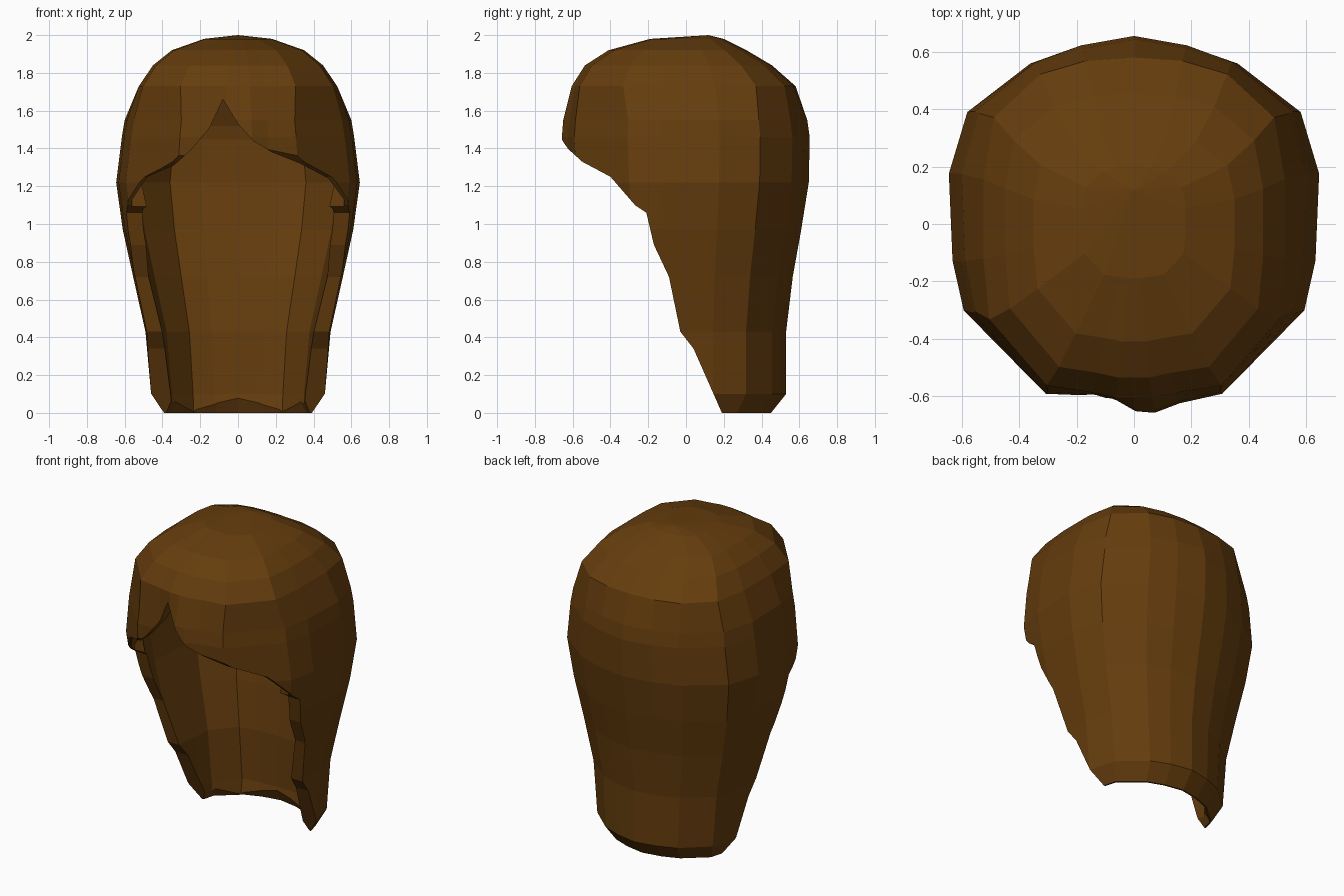
import bpy
import bmesh

cube = bpy.data.objects.get("Cube")
if cube:
    bpy.data.objects.remove(cube, do_unlink=True)

brown = bpy.data.materials.new("brown_hair")
brown.use_nodes = True
brown.diffuse_color = (0.13, 0.046, 0.004, 1)
brown.node_tree.nodes["Principled BSDF"].inputs["Base Color"].default_value = brown.diffuse_color


def mirrored(side, front):
    """Unit outline of a section: back point, left side, front points, right side."""
    return [(0, 1)] + side + front + [(-u, v) for u, v in reversed(side)]


# Outer outline with a slightly lower flap right of the parting
OUTER = mirrored(
    [(0.3, 0.95), (0.56, 0.86), (0.9, 0.6), (1, 0.27), (0.98, -0.2), (0.92, -0.47), (0.5, -0.9)],
    [(0.26, -0.95), (0.12, -1), (0.01, -1), (-0.1, -0.955), (-0.24, -0.91)])
# Squarer, even outline for the crown
CROWN = mirrored(
    [(0.32, 0.98), (0.62, 0.9), (0.93, 0.64), (1, 0.27), (1, -0.2), (0.96, -0.55), (0.58, -0.93)],
    [(0.28, -0.97), (0.12, -1), (0, -1), (-0.12, -1), (-0.28, -0.97)])
# Inner outline: flat back, thinning towards the front edges
INNER = mirrored(
    [(0.36, 0.99), (0.66, 0.94), (0.97, 0.57), (1, 0.27), (1.04, -0.2), (0.95, -0.47), (0.5, -0.9)],
    [(0, -0.98)])

# Section levels: height, half width, back reach, front reach
RINGS = [
    (0.0, 0.41, 0.45, 0.4), (0.1, 0.46, 0.53, 0.5), (0.43, 0.49, 0.53, 0.5),
    (0.72, 0.555, 0.565, 0.55), (0.97, 0.61, 0.61, 0.6), (1.22, 0.645, 0.65, 0.64),
    (1.46, 0.615, 0.655, 0.657), (1.55, 0.6, 0.642, 0.65), (1.73, 0.525, 0.58, 0.605),
    (1.84, 0.45, 0.455, 0.535), (1.92, 0.35, 0.32, 0.41), (1.98, 0.18, 0.2, 0.19),
]


def finish(name, bm):
    bmesh.ops.recalc_face_normals(bm, faces=bm.faces)
    mesh = bpy.data.meshes.new(name)
    bm.to_mesh(mesh)
    bm.free()
    mesh.materials.append(brown)
    obj = bpy.data.objects.new(name, mesh)
    bpy.context.collection.objects.link(obj)
    return obj


def loft(name, outline_at, rings, apex):
    """Stack the outline for each level and close it with a fan on top."""
    bm = bmesh.new()
    loops = []
    for z, w, b, f in rings:
        loops.append([bm.verts.new((u * w, v * (b if v > 0 else f), z)) for u, v in outline_at(z)])
    n = len(loops[0])
    bm.faces.new(loops[0])
    for low, high in zip(loops, loops[1:]):
        for i in range(n):
            j = (i + 1) % n
            bm.faces.new((low[i], low[j], high[j], high[i]))
    tip = bm.verts.new(apex)
    for i in range(n):
        bm.faces.new((loops[-1][i], loops[-1][(i + 1) % n], tip))
    return finish(name, bm)


def prism(name, points, place, start, end):
    """Extrude a flat polygon between two depths."""
    bm = bmesh.new()
    a = [bm.verts.new(place(p, q, start)) for p, q in points]
    b = [bm.verts.new(place(p, q, end)) for p, q in points]
    bm.faces.new(a)
    bm.faces.new(b)
    for i in range(len(a)):
        j = (i + 1) % len(a)
        bm.faces.new((a[i], a[j], b[j], b[i]))
    return finish(name, bm)


hair = loft("hair", lambda z: CROWN if z > 1.6 else OUTER, RINGS, (0, 0.12, 2.0))

# Hollow for the head
WALL, BACK_WALL = 0.1, 0.125
inner = [(-0.1, 0.35, 0.37, 0.4)]
for z, w, b, f in RINGS[1:-1]:
    drop = 0.1 * max(0, min(1, (z - 1.4) / 0.5))
    inner.append((z - drop, w - WALL, b - BACK_WALL, f - WALL))
hollow = loft("head_hollow", lambda z: INNER, inner, (0, 0.05, 1.88))

# Bevel inside the lower rim
rim_bevel = loft("rim_bevel", lambda z: OUTER,
                 [(-0.1, 0.45, 0.49, 0.4), (0.1, 0.35, 0.39, 0.35)], (0, 0, 0.2))

# Side sweep: hair retreats from the fringe to the nape
sweep = [(-1, 1.43), (-0.66, 1.43), (-0.55, 1.33), (-0.4, 1.25), (-0.27, 1.1), (-0.21, 1.06),
         (-0.17, 0.89), (-0.09, 0.72), (-0.03, 0.43), (0.04, 0.34), (0.19, 0), (0.23, -0.1), (-1, -0.1)]
side_cut = prism("side_sweep", sweep, lambda y, z, x: (x, y, z), -1, 1)

# Parted hairline over the forehead
arch = [(-0.56, 0.9), (-0.56, 1.13), (-0.48, 1.25), (-0.34, 1.31), (-0.25, 1.39), (-0.15, 1.51),
        (-0.08, 1.66), (0, 1.53), (0.08, 1.44), (0.18, 1.38), (0.33, 1.32), (0.48, 1.24),
        (0.56, 1.13), (0.56, 0.9)]
arch_cut = prism("hairline_arch", arch, lambda x, z, y: (x, y, z), -1, -0.26)

cutters = (hollow, rim_bevel, side_cut, arch_cut)
for cutter in cutters:
    cutter.hide_render = True
    mod = hair.modifiers.new(cutter.name, "BOOLEAN")
    mod.operation = "DIFFERENCE"
    mod.solver = "EXACT"
    mod.object = cutter

# Bake the cuts and drop the cutters
graph = bpy.context.evaluated_depsgraph_get()
baked = bpy.data.meshes.new_from_object(hair.evaluated_get(graph))
hair.modifiers.clear()
hair.data = baked
baked.materials.clear()
baked.materials.append(brown)
for poly in baked.polygons:
    poly.material_index = 0
    poly.use_smooth = False
for cutter in cutters:
    bpy.data.objects.remove(cutter, do_unlink=True)
